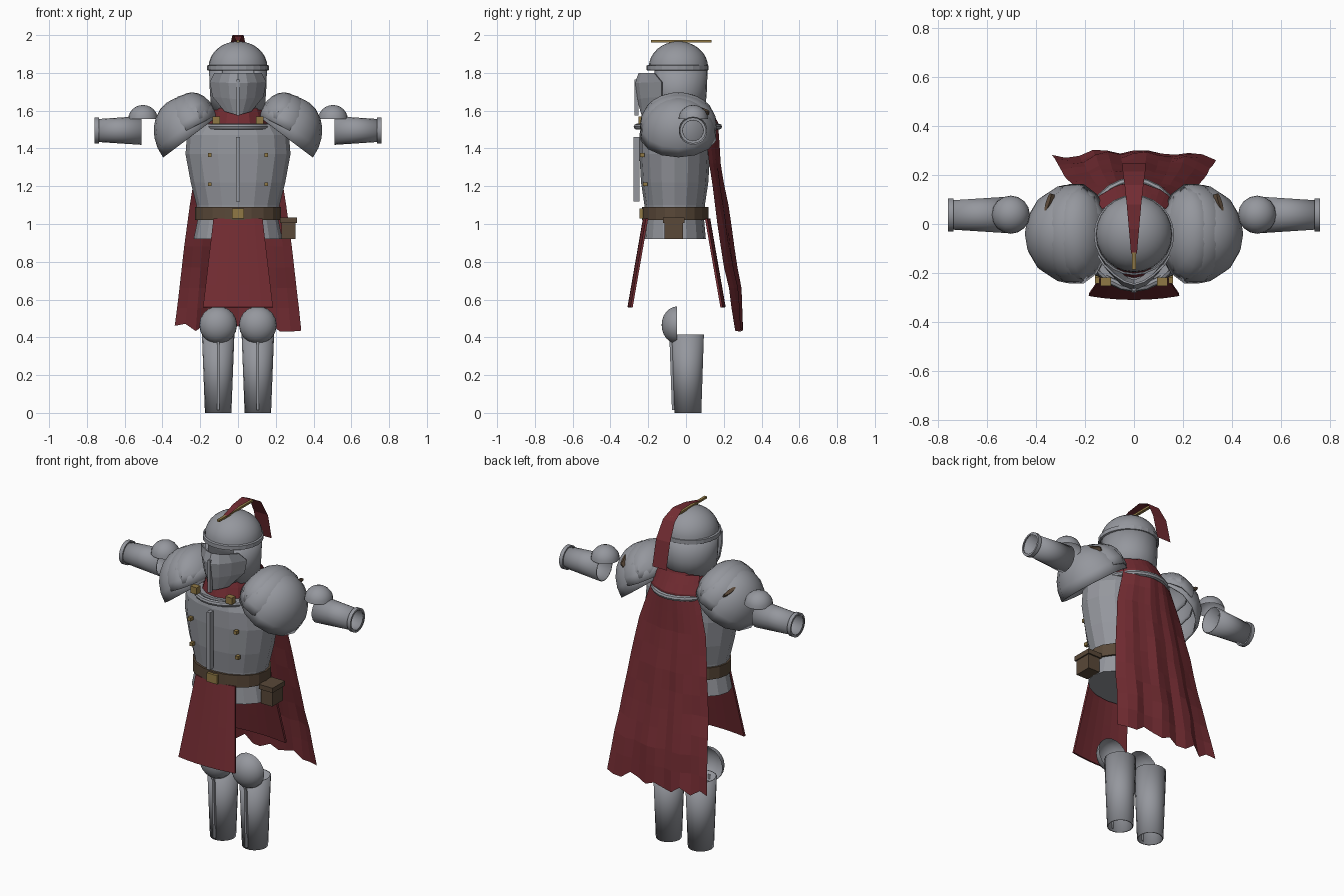
import bpy, bmesh, math, random
from math import sin, cos, pi, radians
from mathutils import Matrix, Vector

if "Cube" in bpy.data.objects:
    bpy.data.objects.remove(bpy.data.objects["Cube"])

random.seed(4)


def material(name, rgb):
    m = bpy.data.materials.new(name)
    m.diffuse_color = (*rgb, 1)
    m.use_nodes = True
    m.node_tree.nodes["Principled BSDF"].inputs["Base Color"].default_value = m.diffuse_color
    return m


RED = material("dark_red_cloth", (0.17, 0.025, 0.032))
BROWN = material("brown_leather", (0.10, 0.065, 0.04))
GOLD = material("old_brass", (0.28, 0.19, 0.06))
STEEL = material("steel", (0.30, 0.31, 0.34))


def make(name, bm, mat=STEEL, smooth=False, thick=0):
    bmesh.ops.recalc_face_normals(bm, faces=bm.faces)
    me = bpy.data.meshes.new(name)
    bm.to_mesh(me)
    bm.free()
    ob = bpy.data.objects.new(name, me)
    bpy.context.collection.objects.link(ob)
    me.materials.append(mat)
    if thick:
        mod = ob.modifiers.new("thickness", "SOLIDIFY")
        mod.thickness, mod.offset = thick, -1
    if smooth:
        bpy.ops.object.select_all(action="DESELECT")
        ob.select_set(True)
        bpy.context.view_layer.objects.active = ob
        bpy.ops.object.shade_smooth_by_angle(angle=radians(35))
    return ob


def loft(name, rings, n=16, mat=STEEL, M=None, caps=False, smooth=False, arc=(0, 2 * pi), thick=0):
    """Stack of elliptical rings (z, rx, ry), optionally only part of the circle."""
    bm = bmesh.new()
    closed = arc[1] - arc[0] > 6.28
    cols = n if closed else n + 1
    rows = []
    for z, rx, ry in rings:
        angs = [arc[0] + (arc[1] - arc[0]) * i / n for i in range(cols)]
        rows.append([bm.verts.new((rx * cos(a), ry * sin(a), z)) for a in angs])
    for a, b in zip(rows, rows[1:]):
        for i in range(n):
            j = (i + 1) % cols
            bm.faces.new((a[i], a[j], b[j], b[i]))
    if caps:
        bm.faces.new(rows[0])
        bm.faces.new(rows[-1])
    bmesh.ops.remove_doubles(bm, verts=bm.verts, dist=1e-5)
    bm.transform(M or Matrix())
    return make(name, bm, mat, smooth, thick)


def dome(name, sx, sy, sz, M, n=16, steps=6, **kw):
    rings = [(sz * sin(t), sx * cos(t), sy * cos(t)) for t in (pi / 2 * i / steps for i in range(steps + 1))]
    return loft(name, rings, n, M=M, **kw)


def box(name, c, s, mat=STEEL, rot=None):
    bm = bmesh.new()
    bmesh.ops.create_cube(bm, size=1)
    bm.transform(Matrix.Translation(c) @ (rot or Matrix()) @ Matrix.Diagonal((*s, 1)))
    return make(name, bm, mat)


def sheet(name, fn, nu, nv, mat, thick=0):
    """Grid surface from fn(u in -1..1, v in 0..1)."""
    bm = bmesh.new()
    g = [[bm.verts.new(fn(2 * i / nu - 1, j / nv)) for i in range(nu + 1)] for j in range(nv + 1)]
    for j in range(nv):
        for i in range(nu):
            bm.faces.new((g[j][i], g[j][i + 1], g[j + 1][i + 1], g[j + 1][i]))
    return make(name, bm, mat, thick=thick)


def lerp_rows(rows, v):
    t = v * (len(rows) - 1)
    k = min(int(t), len(rows) - 2)
    return [a + (b - a) * (t - k) for a, b in zip(rows[k], rows[k + 1])]


def at(x, y, z):
    return Matrix.Translation((x, y, z))


# helmet: skull dome, brow band, neck guard open at the face
dome("helmet_dome", 0.156, 0.157, 0.137, at(0, -0.04, 1.83), n=24, steps=8, smooth=True)
loft("helmet_band", [(0.812, 0.155, 0.155), (0.815, 0.164, 0.164), (0.838, 0.164, 0.164), (0.842, 0.155, 0.155)],
     24, M=at(0, -0.045, 1))
loft("helmet_neck_guard", [(1.60, 0.142, 0.142), (1.70, 0.15, 0.15), (1.83, 0.155, 0.155)], 18,
     M=at(0, -0.04, 0), arc=(radians(-55), radians(235)), smooth=True, thick=0.008)

# face plate with pointed chin, rows are z, half width, centre y, side y
FACE = [(1.80, 0.125, -0.25, -0.17), (1.745, 0.15, -0.272, -0.13), (1.66, 0.135, -0.26, -0.13), (1.575, 0.07, -0.235, -0.19)]


def face(u, v):
    z, w, yc, ys = lerp_rows(FACE, v)
    return (u * w, yc + (ys - yc) * abs(u) ** 1.7, z + 0.02 * abs(u) * v)


sheet("face_plate", face, 6, 3, STEEL, thick=0.008)
box("nose_ridge", (0, -0.262, 1.67), (0.016, 0.022, 0.19))

# crest bar and plume ribbon
box("crest_bar", (0, -0.025, 1.967), (0.016, 0.32, 0.012), GOLD)
PLUME = [(-0.12, 1.972), (-0.02, 1.995), (0.08, 2.0), (0.16, 1.96), (0.215, 1.86), (0.25, 1.71)]


def plume(u, v):
    y, z = lerp_rows(PLUME, v)
    return (u * (0.012 + 0.034 * min(1, v * 1.3)), y, z)


sheet("plume", plume, 2, 5, RED)

# breastplate, belt, buckle, ridge and studs
loft("torso", [(0.92, 0.235, 0.165), (1.03, 0.212, 0.155), (1.10, 0.22, 0.16), (1.22, 0.25, 0.178),
               (1.37, 0.278, 0.187), (1.47, 0.27, 0.187), (1.53, 0.225, 0.175)], 16,
     M=at(0, -0.06, 0), caps=True)
loft("belt", [(1.02, 0.218, 0.16), (1.02, 0.228, 0.175), (1.09, 0.228, 0.175), (1.09, 0.218, 0.16)], 20,
     BROWN, at(0, -0.057, 0))
box("belt_buckle", (0, -0.236, 1.055), (0.066, 0.02, 0.052), GOLD)
box("breast_ridge", (0, -0.262, 1.29), (0.022, 0.034, 0.34))
for sx in (-1, 1):
    for z, y in ((1.365, -0.231), (1.21, -0.215)):
        box("breast_stud", (sx * 0.15, y, z), (0.02, 0.024, 0.02), GOLD)
    box("cape_clasp", (sx * 0.115, -0.235, 1.55), (0.042, 0.035, 0.04), GOLD)
box("pouch", (0.268, -0.065, 0.97), (0.075, 0.1, 0.10), BROWN)
box("pouch_lid", (0.268, -0.065, 1.02), (0.09, 0.116, 0.028), BROWN)

# gorget ring and scarf
bm = bmesh.new()
tube = [[bm.verts.new(((0.19 + 0.016 * cos(b)) * cos(a), (0.218 + 0.016 * cos(b)) * sin(a), 0.016 * sin(b)))
         for b in (2 * pi * j / 8 for j in range(8))] for a in (2 * pi * i / 24 for i in range(24))]
for i in range(24):
    for j in range(8):
        a, b = tube[i], tube[(i + 1) % 24]
        bm.faces.new((a[j], b[j], b[(j + 1) % 8], a[(j + 1) % 8]))
bm.transform(at(0, -0.043, 1.515))
make("gorget_ring", bm, smooth=True)
loft("scarf", [(1.53, 0.165, 0.185), (1.585, 0.15, 0.165), (1.64, 0.125, 0.145)], 16, RED, at(0, -0.035, 0))

# cape, rows are z, half width, centre y, edge y
CAPE = [(1.63, 0.13, 0.115, 0.06), (1.54, 0.155, 0.168, 0.10), (1.32, 0.22, 0.182, 0.125), (1.10, 0.255, 0.218, 0.16),
        (0.88, 0.285, 0.25, 0.19), (0.66, 0.31, 0.285, 0.235), (0.45, 0.335, 0.295, 0.268)]


def cape(u, v):
    z, w, yc, ye = lerp_rows(CAPE, v)
    fold = 0.012 * v * sin(u * 11) + random.uniform(-0.006, 0.006) * v
    hem = random.uniform(-0.02, 0.025) if v == 1 else 0
    return (u * w, yc + (ye - yc) * u * u + fold, z + hem)


sheet("cape", cape, 12, 12, RED)

# hanging cloths, front and back
for name, s, y0 in (("front_tabard", -1, -0.228), ("back_tabard", 1, 0.128)):
    sheet(name, lambda u, v: (u * (0.13 + 0.055 * v), y0 + s * (0.082 * v - 0.016 * u * u), 1.03 - 0.47 * v),
          6, 4, RED, thick=0.012)

for sx, side in ((-1, "left"), (1, "right")):
    # pauldron with two overlapping inner plates
    for i, (cx, cz, tilt, a, b, c) in enumerate(((0.245, 1.467, 37, 0.19, 0.205, 0.22),
                                                 (0.235, 1.515, 27, 0.15, 0.208, 0.18),
                                                 (0.225, 1.55, 18, 0.115, 0.195, 0.15))):
        M = at(sx * cx, -0.04, cz) @ Matrix.Rotation(sx * radians(tilt), 4, "Y")
        dome(f"{side}_pauldron_plate_{i}", a, b, c, M, n=14, smooth=True, thick=0.008)
    box(f"{side}_pauldron_stud", (sx * 0.408, -0.04, 1.558), (0.024, 0.022, 0.018), GOLD)
    M = at(sx * 0.345, 0.085, 1.60) @ Matrix.Rotation(sx * radians(40), 4, "Y") @ Matrix.Rotation(radians(-25), 4, "X")
    loft(f"{side}_pauldron_strap", [(-0.01, 0.012, 0.045), (0.012, 0.01, 0.04)], 10, BROWN, M, caps=True)

    # bracer with cuff, elbow cap
    M = at(0, 0.037, 1.495) @ Matrix.Rotation(sx * pi / 2, 4, "Y")
    loft(f"{side}_bracer", [(0.51, 0.076, 0.076), (0.755, 0.06, 0.06)], 18, M=M, smooth=True, thick=0.006)
    loft(f"{side}_cuff", [(0.737, 0.058, 0.058), (0.737, 0.069, 0.069), (0.759, 0.069, 0.069), (0.759, 0.058, 0.058)],
         18, M=M, smooth=True)
    dome(f"{side}_elbow_cap", 0.078, 0.078, 0.075, at(sx * 0.503, 0.038, 1.555), n=16, smooth=True)

    # greave with shin ridge, knee cap
    loft(f"{side}_greave", [(0, 0.07, 0.072), (0.415, 0.086, 0.086)], 18, M=at(sx * 0.105, 0.01, 0),
         smooth=True, thick=0.006)
    box(f"{side}_shin_ridge", (sx * 0.105, -0.07, 0.205), (0.013, 0.022, 0.38), rot=Matrix.Rotation(radians(2), 4, "X"))
    M = at(sx * 0.105, -0.047, 0.465) @ Matrix.Rotation(pi / 2, 4, "X")
    dome(f"{side}_knee_cap", 0.1, 0.1, 0.082, M, n=18, smooth=True)
